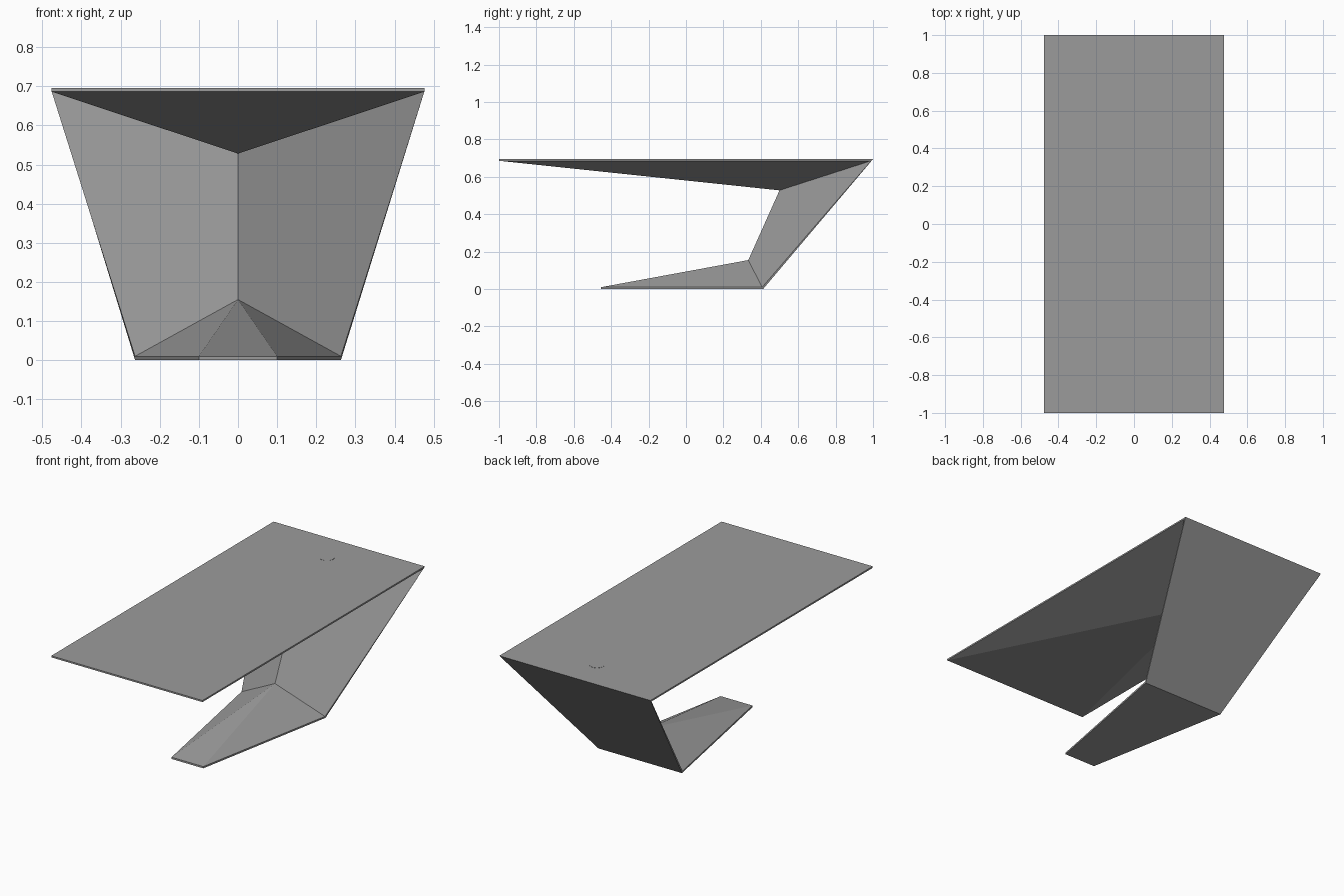
import bpy, bmesh
from mathutils import Vector

if "Cube" in bpy.data.objects:
    bpy.data.objects.remove(bpy.data.objects["Cube"])

grey = bpy.data.materials.new("mid_grey")
grey.diffuse_color = (0.33, 0.33, 0.33, 1)
grey.use_nodes = True
grey.node_tree.nodes["Principled BSDF"].inputs["Base Color"].default_value = grey.diffuse_color


def section(half_width, y_in, z_in, y_out, z_out):
    """Inner right, outer right, outer left, inner left."""
    w = half_width
    return [(w, y_in, z_in), (w, y_out, z_out), (-w, y_out, z_out), (-w, y_in, z_in)]


def build(name, faces):
    """Flat-faced part from polygons, all faces turned outward."""
    bm = bmesh.new()
    for f in faces:
        bm.faces.new([bm.verts.new(p) for p in f])
    bmesh.ops.remove_doubles(bm, verts=bm.verts[:], dist=0.0001)
    centre = sum((v.co for v in bm.verts), Vector()) / len(bm.verts)
    bm.normal_update()
    for f in bm.faces:
        if f.normal.dot(f.calc_center_median() - centre) < 0:
            f.normal_flip()
    mesh = bpy.data.meshes.new(name)
    bm.to_mesh(mesh)
    bm.free()
    mesh.materials.append(grey)
    obj = bpy.data.objects.new(name, mesh)
    bpy.context.collection.objects.link(obj)
    return obj


def shell(a, b):
    """Thin rims and the broad outer face between two sections."""
    return [[a[i], a[i + 1], b[i + 1], b[i]] for i in range(3)]


def wedge(tip, joint, apex):
    """Slab whose inner side rises to an apex, left open at the joint."""
    return shell(tip, joint) + [
        tip,
        [apex, tip[0], tip[3]],
        [apex, joint[0], tip[0]],
        [apex, joint[3], tip[3]],
    ]


# Sections along the folded body: table front, upper fold, lower fold, toe
front = section(0.476, -1.0, 0.686, -1.0, 0.695)
upper = section(0.476, 0.99, 0.686, 1.0, 0.695)
lower = section(0.263, 0.407, 0.01, 0.412, 0.0)
toe = section(0.10, -0.455, 0.01, -0.455, 0.0)
upper_apex = (0, 0.50, 0.528)
lower_apex = (0, 0.333, 0.155)

# Tabletop with faceted underside
build("tabletop", wedge(front, upper, upper_apex))

# Tapered leaning leg with a ridge on its inner side
build("leg", shell(upper, lower) + [
    [upper_apex, lower_apex, lower[i], upper[i]] for i in (0, 3)])

# Foot plate with faceted upper side
build("foot", wedge(toe, lower, lower_apex))

# Flush cable cap near the back of the tabletop
bpy.ops.mesh.primitive_cylinder_add(vertices=32, radius=0.04, depth=0.007,
                                    location=(0, 0.80, 0.6925))
cap = bpy.context.object
cap.name = "cable_cap"
cap.data.materials.append(grey)
